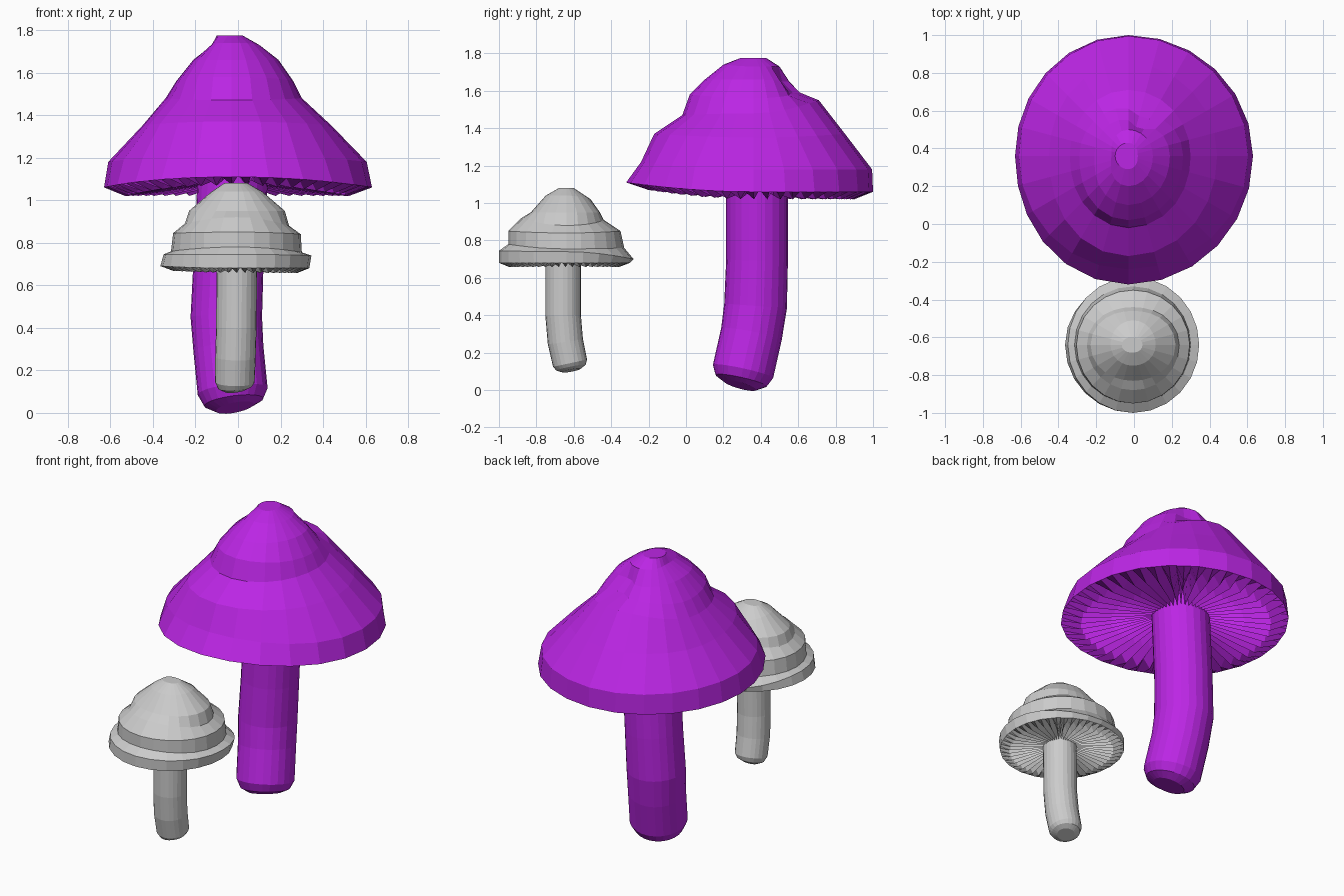
import bpy, bmesh, math
from mathutils import Vector

if "Cube" in bpy.data.objects:
    bpy.data.objects.remove(bpy.data.objects["Cube"])

SIDES = 24


def material(name, rgb):
    m = bpy.data.materials.new(name)
    m.diffuse_color = (*rgb, 1)
    m.use_nodes = True
    m.node_tree.nodes["Principled BSDF"].inputs["Base Color"].default_value = m.diffuse_color
    return m


def skin(name, rings, mat, cap_start=False, cap_end=False):
    """Join a list of equal-length point rings into a flat shaded mesh."""
    bm = bmesh.new()
    loops = [[bm.verts.new(p) for p in ring] for ring in rings]
    n = len(loops[0])
    for a, b in zip(loops, loops[1:]):
        for i in range(n):
            j = (i + 1) % n
            bm.faces.new((a[i], a[j], b[j], b[i]))
    if cap_start:
        bm.faces.new(loops[0][::-1])
    if cap_end:
        bm.faces.new(loops[-1])
    bmesh.ops.recalc_face_normals(bm, faces=bm.faces)
    mesh = bpy.data.meshes.new(name)
    bm.to_mesh(mesh)
    bm.free()
    mesh.materials.append(mat)
    obj = bpy.data.objects.new(name, mesh)
    bpy.context.collection.objects.link(obj)
    return obj


def stem(name, path, mat):
    """Bent tube with rings square to the path; path holds x, y, z, radius."""
    pts = [Vector(p[:3]) for p in path]
    rings = []
    for i, p in enumerate(pts):
        d = (pts[min(i + 1, len(pts) - 1)] - pts[max(i - 1, 0)]).normalized()
        u = Vector((0, 1, 0)).cross(d).normalized()
        v = d.cross(u)
        rings.append([p + path[i][3] * (u * math.cos(t) + v * math.sin(t))
                      for t in (math.tau * k / SIDES for k in range(SIDES))])
    skin(name, rings, mat, True, True)


def mushroom(name, centre, profiles, path, mat, gill_size, stem_r, gills, dent):
    cx, cy = centre

    # Cap: profiles for right, back, left, front blended round the axis
    def blend(k, level):
        q, f = divmod(4 * k / SIDES, 1)
        f = (1 - math.cos(math.pi * f)) / 2
        a = profiles[int(q) % 4][level]
        b = profiles[(int(q) + 1) % 4][level]
        r, z = (a[i] + (b[i] - a[i]) * f for i in (0, 1))
        if level in (2, 3):
            t = math.tau * k / SIDES - math.radians(68)
            r -= dent * math.exp(-(t / 0.3) ** 2)
        t = math.tau * k / SIDES
        return Vector((cx + r * math.cos(t), cy + r * math.sin(t), z))

    rings = [[blend(k, lv) for k in range(SIDES)] for lv in range(len(profiles[0]))]
    skin(name + "_cap", rings, mat, cap_start=True)

    # Gills: pleated underside running from the rim to the stem
    rim = rings[-1]
    per = 2 * gills // SIDES
    edge = [rim[k].lerp(rim[(k + 1) % SIDES], s / per)
            for k in range(SIDES) for s in range(per)]
    top = Vector(path[-1][:3])
    pleats = [(0, 0, 0), (0.22, -0.04, 0.02), (0.55, -0.02, 0.07), (1, 0.01, 0.12)]
    under = []
    for f, low, high in pleats:
        ring = []
        for i, p in enumerate(edge):
            out = Vector((p.x - top.x, p.y - top.y, 0)).normalized()
            q = p.lerp(Vector((top.x, top.y, p.z)) + out * stem_r, f)
            q.z = p.z + (high if i % 2 else low) * gill_size
            ring.append(q)
        under.append(ring)
    skin(name + "_gills", under, mat)

    stem(name + "_stem", path, mat)


purple = material("purple", (0.50, 0.019, 0.78))
grey = material("light grey", (0.60, 0.60, 0.60))

# Large purple mushroom
mushroom(
    "large_mushroom", (-0.03, 0.36),
    [[(.05, 1.775), (.13, 1.73), (.22, 1.66), (.29, 1.56), (.33, 1.48), (.47, 1.35), (.635, 1.18), (.66, 1.06)],
     [(.07, 1.775), (.14, 1.73), (.20, 1.65), (.26, 1.59), (.35, 1.55), (.49, 1.37), (.635, 1.18), (.64, 1.06)],
     [(.07, 1.775), (.09, 1.73), (.18, 1.66), (.26, 1.56), (.31, 1.48), (.42, 1.35), (.58, 1.18), (.60, 1.06)],
     [(.07, 1.775), (.16, 1.74), (.26, 1.66), (.34, 1.58), (.38, 1.47), (.53, 1.37), (.60, 1.22), (.68, 1.11)]],
    [(-.015, .288, .025, .09), (-.02, .295, .05, .14), (-.025, .305, .10, .165),
     (-.045, .35, .3, .165), (-.055, .372, .45, .168), (-.045, .38, .7, .165), (-.02, .38, 1.2, .165)],
    purple, 1.0, 0.16, 48, 0.05)

# Small grey mushroom
mushroom(
    "small_mushroom", (-0.005, -0.64),
    [[(.05, 1.08), (.12, 1.04), (.225, .95), (.245, .88), (.30, .84), (.305, .755), (.35, .74), (.34, .68)],
     [(.04, 1.08), (.13, 1.02), (.18, .95), (.20, .91), (.29, .85), (.31, .76), (.36, .70), (.34, .68)],
     [(.06, 1.08), (.12, 1.04), (.225, .95), (.245, .89), (.30, .845), (.31, .76), (.345, .745), (.36, .69)],
     [(.04, 1.08), (.11, 1.04), (.19, .95), (.24, .92), (.31, .85), (.31, .78), (.36, .745), (.36, .68)]],
    [(-.012, -.612, .105, .05), (-.014, -.615, .12, .08), (-.015, -.62, .145, .093),
     (-.012, -.645, .26, .095), (-.008, -.657, .4, .095), (-.005, -.657, .75, .095)],
    grey, 0.55, 0.09, 48, 0.0)
